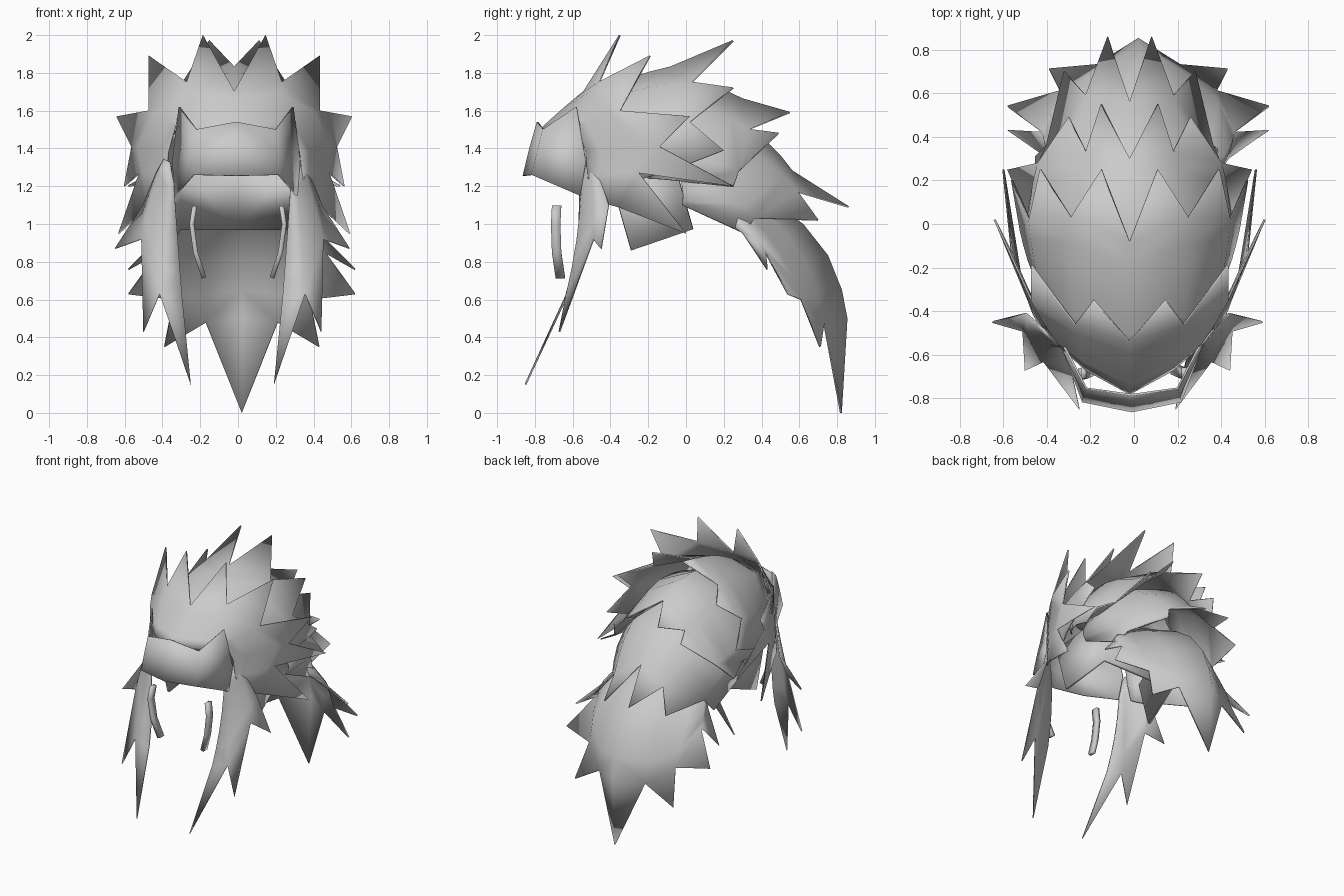
import bpy
import math
from mathutils import Vector

if "Cube" in bpy.data.objects:
    bpy.data.objects.remove(bpy.data.objects["Cube"], do_unlink=True)

GRAY = (0.6, 0.6, 0.6, 1.0)
gray = bpy.data.materials.new("plain_gray")
gray.use_nodes = True
gray.diffuse_color = GRAY
gray.node_tree.nodes["Principled BSDF"].inputs["Base Color"].default_value = GRAY


def resample(points, count):
    """Spread count points evenly along a polyline."""
    points = [Vector(p) for p in points]
    result = []
    for i in range(count):
        position = i / (count - 1) * (len(points) - 1)
        k = min(int(position), len(points) - 2)
        result.append(points[k].lerp(points[k + 1], position - k))
    return result


def sheet(name, rows, tips=(), shift=0.0, thickness=0.01):
    """Thin mirrored shell from a grid of points, with pointed tips on its last row."""
    columns = len(rows[0])
    verts = [tuple(p) for row in rows for p in row]
    faces = []
    for r in range(len(rows) - 1):
        for c in range(columns - 1):
            a = r * columns + c
            faces.append((a, a + 1, a + columns + 1, a + columns))
    last = (len(rows) - 1) * columns
    for c, tip in enumerate(tips):
        faces.append((last + c, last + c + 1, len(verts)))
        verts.append(tip)
    mesh = bpy.data.meshes.new(name)
    mesh.from_pydata(verts, [], faces)
    mesh.materials.append(gray)
    obj = bpy.data.objects.new(name, mesh)
    bpy.context.collection.objects.link(obj)
    obj.location.x = shift
    bpy.ops.object.select_all(action='DESELECT')
    obj.select_set(True)
    bpy.context.view_layer.objects.active = obj
    bpy.ops.object.shade_smooth_by_angle(angle=math.radians(60))
    mirror = obj.modifiers.new("Mirror", 'MIRROR')
    mirror.use_clip = True
    solid = obj.modifiers.new("Solidify", 'SOLIDIFY')
    solid.thickness = thickness
    solid.offset = 0.0


def hair(name, root, rim, puff, centre, fade=0.5, shift=-0.02, steps=5):
    """Loft from a root line to the notches of a rim, then add the rim's tips."""
    notches, tips = rim[::2], rim[1::2]
    roots = resample(root, len(notches))
    rows = []
    for s in range(steps + 1):
        t = s / steps
        row = []
        for i, (start, end) in enumerate(zip(roots, notches)):
            point = start.lerp(Vector(end), t)
            away = (point - Vector(centre)).normalized()
            strength = puff * (1 - fade * i / (len(notches) - 1))
            row.append(point + away * strength * math.sin(math.pi * t))
        rows.append(row)
    sheet(name, rows, tips, shift)


HEAD = (0, -0.1, 1.2)

# Front layer: swept up from the hairline and around the temples
hair("front_hair_layer",
     [(0, -.78, 1.49), (.2, -.67, 1.47), (.31, -.57, 1.52),
      (.35, -.53, 1.38), (.36, -.52, 1.26), (.37, -.5, 1.14)],
     [(0, -.54, 1.7), (.165, -.35, 2), (.25, -.46, 1.75), (.45, -.19, 1.89),
      (.45, -.35, 1.6), (.62, .02, 1.57), (.54, -.14, 1.41), (.58, .25, 1.2),
      (.5, -.25, 1.27), (.61, 0, .95), (.46, -.36, 1.09)],
     0.003, HEAD, fade=-4)

# Crown layer
hair("crown_hair_layer",
     [(0, -.6, 1.61), (.24, -.53, 1.62), (.36, -.45, 1.45), (.38, -.35, 1.2)],
     [(0, -.08, 1.83), (.13, .25, 1.97), (.27, .03, 1.75), (.41, .25, 1.72),
      (.46, .02, 1.54), (.54, .2, 1.39), (.5, -.03, 1.3)],
     0.03, HEAD)

# Upper back layer
hair("upper_back_hair_layer",
     [(0, -.3, 1.65), (.24, -.28, 1.6), (.38, -.28, 1.4), (.41, -.2, 1.24)],
     [(0, .3, 1.66), (.13, .55, 1.59), (.2, .33, 1.5), (.28, .49, 1.48),
      (.42, .28, 1.28), (.56, .25, 1.2), (.46, .02, 1.22)],
     0.09, HEAD)

# Lower back layer
hair("lower_back_hair_layer",
     [(0, 0, 1.6), (.24, 0, 1.55), (.38, -.03, 1.4), (.4, -.03, 1.24)],
     [(0, .56, 1.28), (.1, .86, 1.09), (.2, .59, 1.17), (.3, .7, 1.02),
      (.38, .36, 1.03), (.43, .31, .95), (.43, -.02, 1.1)],
     0.09, HEAD)

# Long tail down the back
hair("back_tail",
     [(0, .33, 1.17), (.14, .3, 1.15), (.26, .26, 1.1),
      (.33, .24, 1.05), (.36, .22, 1.01)],
     [(0, .85, .5), (0, .82, 0), (.19, .73, .48), (.41, .71, .35),
      (.36, .61, .6), (.6, .54, .63), (.44, .42, .85), (.6, .43, .76),
      (.41, .3, .95)],
     0.13, (0, .2, .5), fade=1, shift=0.02)

# Long locks in front of the ears
hair("side_locks",
     [(.31, -.56, 1.22), (.34, -.53, 1.38), (.4, -.47, 1.27)],
     [(.265, -.64, .6), (.22, -.85, .15), (.385, -.63, .63), (.47, -.67, .43),
      (.48, -.49, .92), (.62, -.45, .87), (.47, -.41, 1.1)],
     0.03, (.25, -1.2, .7), fade=0.9, shift=-0.03)

# Forehead plate wrapping back to the temples
sheet("forehead_band", [
    [(0, -.785, 1.54), (.21, -.755, 1.5), (.3, -.58, 1.62)],
    [(0, -.825, 1.4), (.22, -.785, 1.38), (.335, -.53, 1.33)],
    [(0, -.86, 1.255), (.225, -.815, 1.26), (.32, -.56, 1.15)],
], shift=-0.01)

# Strap around the nape, leaning forward towards its top
strap = [(.37, -.29, .86), (.3, .03, .97), (0, .03, .97)]
sheet("nape_strap",
      [[(x, y - .1, z + .35) for x, y, z in strap], strap],
      shift=-0.01, thickness=0.02)

# Slim strips beside the face
spine = [(.23, 1.095), (.245, 1), (.225, .85), (.18, .715)]
sheet("cheek_strips", [
    [(x, y + lean, z) for y in (-.715, -.665)]
    for (x, z), lean in zip(spine, (.005, 0, .005, .025))
], thickness=0.025)
